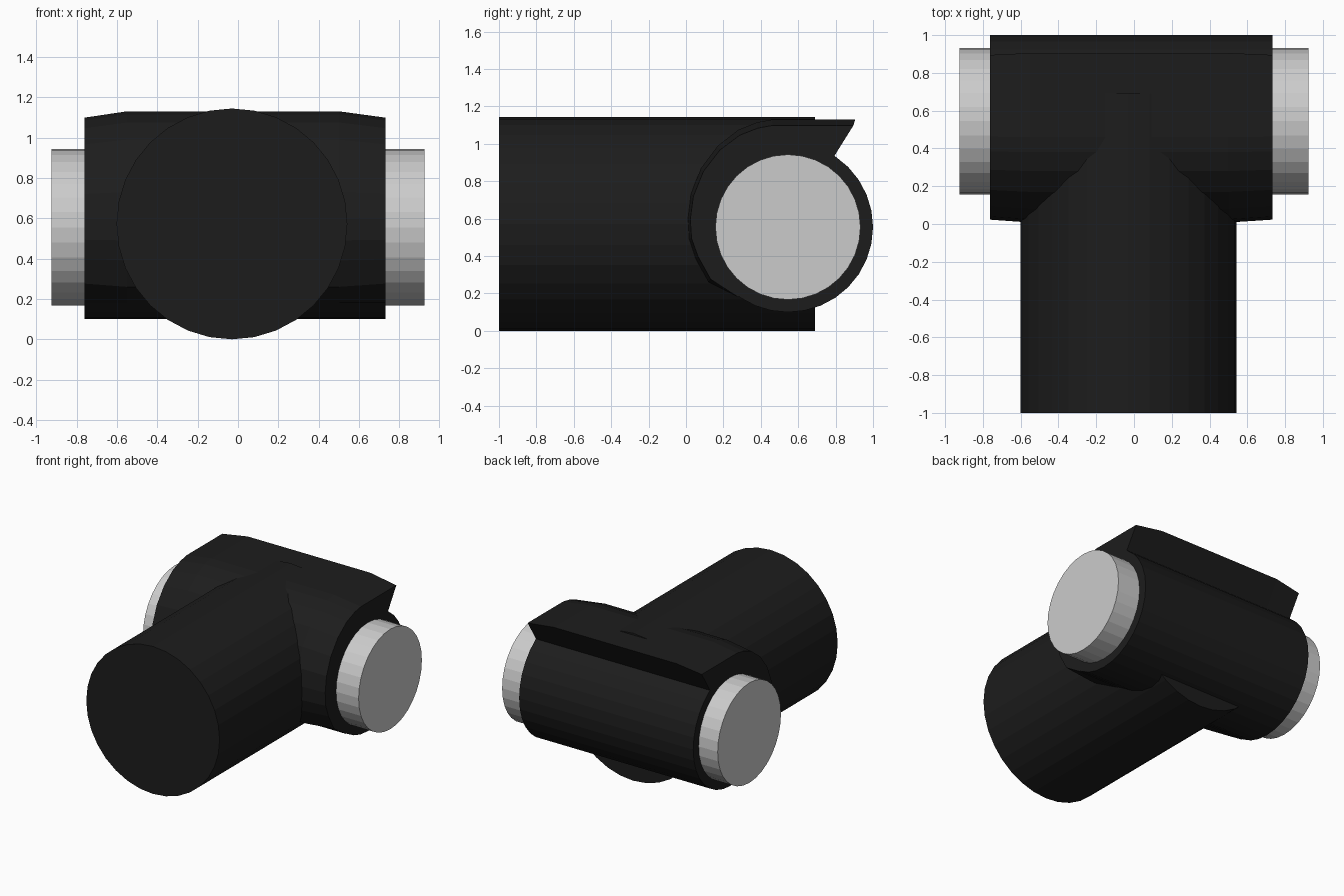
import bpy, bmesh, math

if "Cube" in bpy.data.objects:
    bpy.data.objects.remove(bpy.data.objects["Cube"])

def material(name, v):
    m = bpy.data.materials.new(name)
    m.diffuse_color = (v, v, v, 1)
    m.use_nodes = True
    m.node_tree.nodes["Principled BSDF"].inputs["Base Color"].default_value = m.diffuse_color
    return m

black = material("black_casing", 0.012)

def rod(name, axis, start, end, centre, radius, mat=None):
    """Flat-shaded 32-sided cylinder along x or y; centre is the other two coordinates."""
    mid = (start + end) / 2
    if axis == 'X':
        loc, rot = (mid, centre[0], centre[1]), (0, math.pi / 2, 0)
    else:
        loc, rot = (centre[0], mid, centre[1]), (math.pi / 2, 0, 0)
    bpy.ops.mesh.primitive_cylinder_add(vertices=32, radius=radius, depth=end - start,
                                        location=loc, rotation=rot)
    ob = bpy.context.object
    ob.name = name
    if mat:
        ob.data.materials.append(mat)
    return ob

CY, CZ = 0.545, 0.555

# Main barrel, cross housing and the light core that sticks out of both ends
rod("main_barrel", 'Y', -1.0, 0.69, (-0.03, 0.572), 0.572, black)
rod("cross_housing", 'X', -0.762, 0.732, (CY, CZ), 0.455, black)
rod("light_core", 'X', -0.925, 0.925, (CY, CZ), 0.388)

# Hooded shell around the front and top of the housing: outer (y, z) outline
outer = [(0.28, 0.18), (0.12, 0.26), (0.05, 0.39), (0.015, 0.49), (0.008, 0.60),
         (0.025, 0.73), (0.08, 0.87), (0.17, 0.99), (0.28, 1.075), (0.38, 1.115),
         (0.46, 1.13), (0.905, 1.13), (0.79, 0.93)]
# inner outline follows the housing, just below its surface
inner = [(CY + 0.44 * math.cos(a), CZ + 0.44 * math.sin(a))
         for a in (math.radians(57 + i * 177 / 12) for i in range(13))]

def end_inset(p):
    return (CY + (p[0] - CY) * 0.972, CZ + (p[1] - CZ) * 0.945)

small = [outer[0]] + [end_inset(p) for p in outer[1:-1]] + [outer[-1]]

# Loft four sections so that the shell tapers slightly at both ends
bm = bmesh.new()
rings = []
for x, prof in ((-0.762, small), (-0.55, outer), (0.50, outer), (0.732, small)):
    rings.append([bm.verts.new((x, y, z)) for y, z in prof + inner])
n = len(rings[0])
for a, b in zip(rings, rings[1:]):
    for i in range(n):
        j = (i + 1) % n
        bm.faces.new((a[i], a[j], b[j], b[i]))
# end walls as strips between the outer and inner outlines
k = len(outer)
for r in (rings[0], rings[-1]):
    for i in range(k - 1):
        bm.faces.new((r[i], r[i + 1], r[n - 2 - i], r[n - 1 - i]))
bmesh.ops.recalc_face_normals(bm, faces=bm.faces)
me = bpy.data.meshes.new("hood_shell")
bm.to_mesh(me)
bm.free()
me.materials.append(black)
bpy.context.collection.objects.link(bpy.data.objects.new("hood_shell", me))
